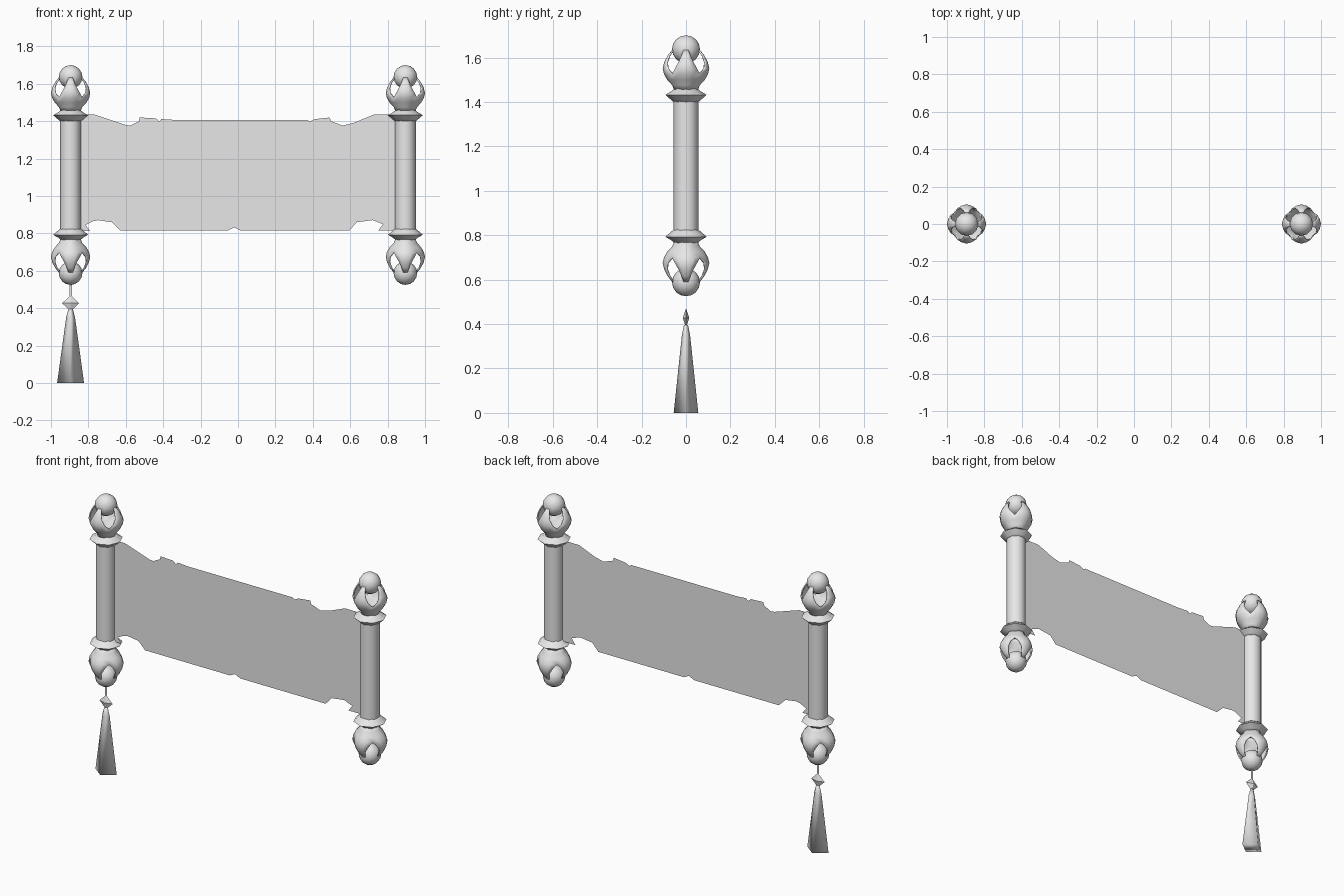
import bpy, bmesh, math
from mathutils import Vector

if "Cube" in bpy.data.objects:
    bpy.data.objects.remove(bpy.data.objects["Cube"], do_unlink=True)

GREY = (0.8, 0.8, 0.8, 1.0)
mat = bpy.data.materials.new("plain_grey")
mat.use_nodes = True
mat.diffuse_color = GREY
mat.node_tree.nodes["Principled BSDF"].inputs["Base Color"].default_value = GREY

POLE_X = 0.895      # distance of each pole from the middle
MID_Z = 1.1125      # height the two finials of a pole mirror about


def finish(name, bm, smooth=None):
    """Turn a bmesh into an object; smooth is the sharp-edge angle in degrees."""
    me = bpy.data.meshes.new(name)
    bm.to_mesh(me)
    bm.free()
    me.materials.append(mat)
    ob = bpy.data.objects.new(name, me)
    bpy.context.collection.objects.link(ob)
    if smooth:
        bpy.ops.object.select_all(action='DESELECT')
        ob.select_set(True)
        bpy.context.view_layer.objects.active = ob
        bpy.ops.object.shade_smooth_by_angle(angle=math.radians(smooth))
    return ob


def lathe(name, profile, x, segs, smooth, squash=1.0):
    """Closed turned part from (radius, z) pairs, with corners on the axes."""
    bm = bmesh.new()
    rings = []
    for r, z in profile:
        rings.append([bm.verts.new((x + r * math.cos(a), squash * r * math.sin(a), z))
                      for a in (2 * math.pi * i / segs for i in range(segs))])
    for low, high in zip(rings, rings[1:]):
        for i in range(segs):
            j = (i + 1) % segs
            bm.faces.new((low[i], low[j], high[j], high[i]))
    bm.faces.new(rings[0])
    bm.faces.new(rings[-1])
    bmesh.ops.remove_doubles(bm, verts=bm.verts, dist=1e-5)
    bmesh.ops.recalc_face_normals(bm, faces=bm.faces)
    return finish(name, bm, smooth)


# Cup rows: height, radius, half angle covered by each of the four petals
CUP = [(1.45, 0.052, 45), (1.475, 0.062, 45), (1.50, 0.085, 45), (1.525, 0.099, 45),
       (1.55, 0.105, 31), (1.58, 0.098, 21), (1.61, 0.082, 15), (1.64, 0.058, 9)]


def petal_cup(name, x, flip):
    """Bowl that splits into four petals reaching up to the ball."""
    bm = bmesh.new()
    for k in range(4):
        rows = []
        for z, r, half in CUP:
            row = []
            for t in (-1, -0.5, 0, 0.5, 1):
                a = math.radians(90 * k + t * half)
                rr = r * (1 - 0.1 * abs(t) * half / 45)
                zz = 2 * MID_Z - z if flip else z
                row.append(bm.verts.new((x + rr * math.cos(a), rr * math.sin(a), zz)))
            rows.append(row)
        for low, high in zip(rows, rows[1:]):
            for i in range(4):
                bm.faces.new((low[i], low[i + 1], high[i + 1], high[i]))
    bmesh.ops.remove_doubles(bm, verts=bm.verts, dist=1e-5)
    if flip:
        bmesh.ops.reverse_faces(bm, faces=bm.faces)
    ob = finish(name, bm, 50)
    shell = ob.modifiers.new("thickness", 'SOLIDIFY')
    shell.thickness = 0.007
    shell.offset = -1


def ball(name, x, z):
    bm = bmesh.new()
    bmesh.ops.create_uvsphere(bm, u_segments=12, v_segments=8, radius=0.063)
    bmesh.ops.translate(bm, verts=bm.verts, vec=Vector((x, 0, z)))
    finish(name, bm, 60)


# Poles with a mirrored finial at each end
COLLAR = [(0.056, 1.40), (0.068, 1.41), (0.093, 1.432), (0.066, 1.448), (0.052, 1.46)]
for side, x in (("right", -POLE_X), ("left", POLE_X)):
    lathe(side + "_pole", [(0.056, 0.81), (0.056, 1.415)], x, 12, 50)
    for end, flip in (("top", False), ("bottom", True)):
        name = side + "_" + end
        m = (lambda z: 2 * MID_Z - z) if flip else (lambda z: z)
        lathe(name + "_collar", [(r, m(z)) for r, z in COLLAR], x, 8, 50)
        petal_cup(name + "_petal_cup", x, flip)
        ball(name + "_ball", x, m(1.637))

# Hanging sheet with torn upper and lower edges
TOP = [(-0.87, 1.435), (-0.767, 1.435), (-0.676, 1.405), (-0.60, 1.38), (-0.575, 1.377),
       (-0.53, 1.40), (-0.525, 1.42), (-0.44, 1.415), (-0.42, 1.398), (-0.41, 1.412),
       (-0.34, 1.407), (0.37, 1.407), (0.385, 1.398), (0.41, 1.411), (0.49, 1.42),
       (0.497, 1.40), (0.56, 1.377), (0.62, 1.392), (0.725, 1.435), (0.87, 1.435)]
BOTTOM = [(-0.87, 0.812), (-0.79, 0.812), (-0.815, 0.845), (-0.775, 0.865), (-0.75, 0.871),
          (-0.675, 0.86), (-0.63, 0.815), (-0.055, 0.815), (-0.02, 0.832), (0.015, 0.815),
          (0.595, 0.815), (0.635, 0.86), (0.72, 0.871), (0.775, 0.85), (0.75, 0.815),
          (0.87, 0.815)]
bm = bmesh.new()
bm.faces.new([bm.verts.new((x, 0, z)) for x, z in BOTTOM + TOP[::-1]])
finish("sheet", bm)

# Flat cord, bead and tassel under the right pole
bm = bmesh.new()
bm.faces.new([bm.verts.new((-POLE_X + dx, 0, z))
              for dx, z in ((-0.007, 0.45), (0.007, 0.45), (0.007, 0.55), (-0.007, 0.55))])
finish("cord", bm)
lathe("bead", [(0.0, 0.383), (0.045, 0.427), (0.0, 0.47)], -POLE_X, 4, 30, squash=0.33)
lathe("tassel", [(0.072, 0.0), (0.024, 0.35), (0.012, 0.395)], -POLE_X, 4, 180, squash=0.77)
